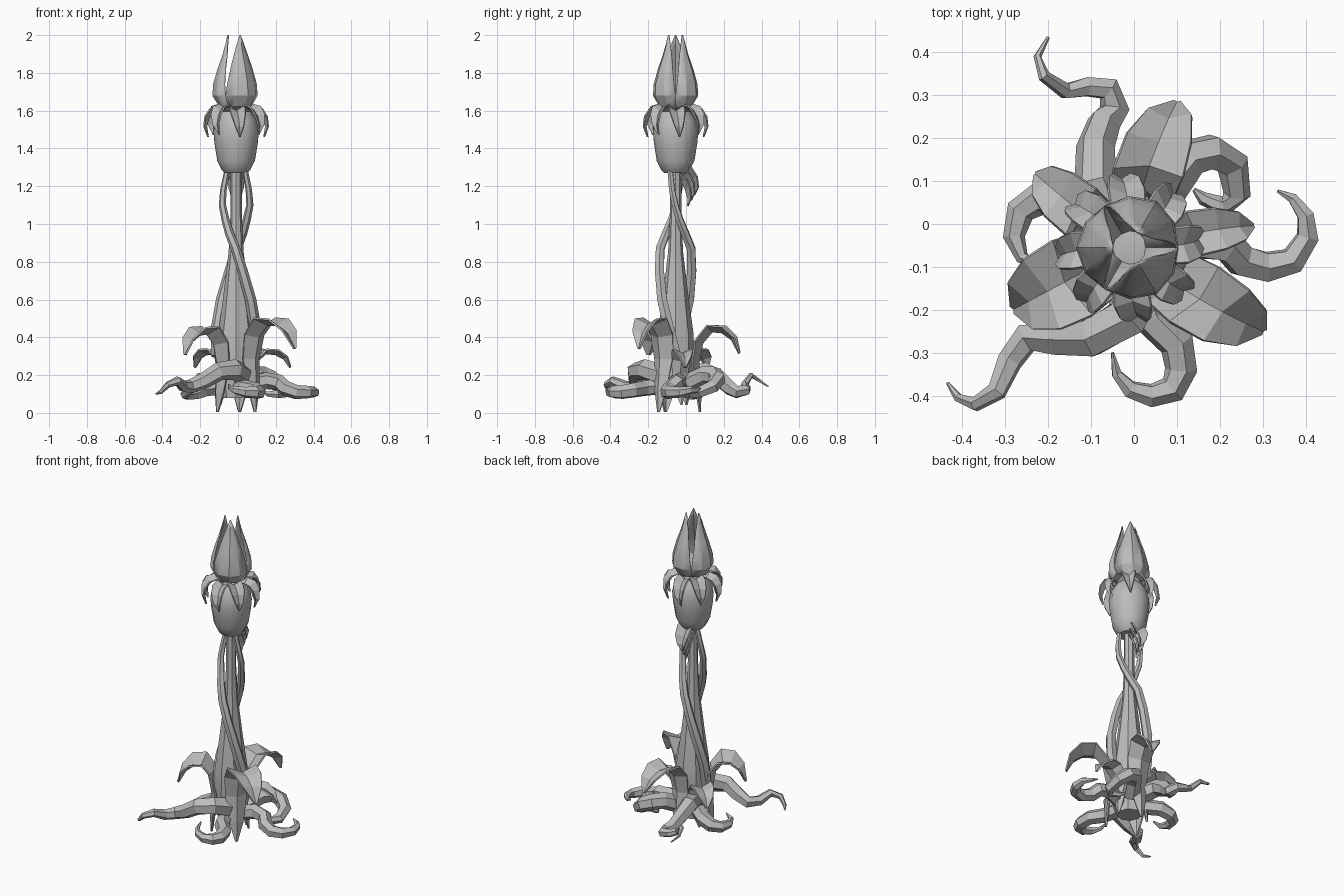
import bpy, bmesh
from math import sin, cos, radians, pi
from mathutils import Vector

CENTRE = Vector((-0.01, -0.055, 0))

cube = bpy.data.objects.get("Cube")
if cube:
    bpy.data.objects.remove(cube, do_unlink=True)

grey = bpy.data.materials.new("plain grey")
grey.use_nodes = True
tone = (0.5, 0.5, 0.5, 1)
grey.diffuse_color = tone
grey.node_tree.nodes["Principled BSDF"].inputs["Base Color"].default_value = tone


def polar(angle, r, z):
    """Point around the plant's upright axis, angle in degrees."""
    a = radians(angle)
    return CENTRE + Vector((r * cos(a), r * sin(a), z))


def build(name, rings, closed, caps=False, thickness=0, smooth=None):
    """Skin a list of vertex rows into a mesh object."""
    bm = bmesh.new()
    rows = [[bm.verts.new(p) for p in ring] for ring in rings]
    for low, high in zip(rows, rows[1:]):
        n = len(low)
        for i in range(n if closed else n - 1):
            j = (i + 1) % n
            bm.faces.new((low[i], low[j], high[j], high[i]))
    if caps:
        bm.faces.new(rows[0][::-1])
        bm.faces.new(rows[-1])
    bmesh.ops.recalc_face_normals(bm, faces=bm.faces)
    mesh = bpy.data.meshes.new(name)
    bm.to_mesh(mesh)
    bm.free()
    mesh.materials.append(grey)
    obj = bpy.data.objects.new(name, mesh)
    bpy.context.collection.objects.link(obj)
    if thickness:
        solid = obj.modifiers.new("thickness", 'SOLIDIFY')
        solid.thickness = thickness
        solid.offset = 0
    if smooth:
        bpy.ops.object.select_all(action='DESELECT')
        obj.select_set(True)
        bpy.context.view_layer.objects.active = obj
        bpy.ops.object.shade_smooth_by_angle(angle=radians(smooth))
    return obj


def tangents(path):
    last = len(path) - 1
    return [(path[min(i + 1, last)] - path[max(i - 1, 0)]).normalized()
            for i in range(len(path))]


def tube(name, path, thick, thin, sides=6, power=1.0, smooth=None):
    """Tapering tube along a path, its frame carried from point to point."""
    path = [Vector(p) for p in path]
    normal = Vector((0.3, 0.2, 1)) if abs(tangents(path)[0].z) < 0.8 else Vector((1, 0, 0))
    rings = []
    for i, (p, t) in enumerate(zip(path, tangents(path))):
        normal = (normal - t * normal.dot(t)).normalized()
        side = t.cross(normal)
        r = thick + (thin - thick) * (i / (len(path) - 1)) ** power
        rings.append([p + r * (normal * cos(2 * pi * k / sides) + side * sin(2 * pi * k / sides))
                      for k in range(sides)])
    return build(name, rings, True, True, smooth=smooth)


def lathe(name, profile, sides, smooth):
    rings = [[polar(360 * k / sides, r, z) for k in range(sides)] for r, z in profile]
    return build(name, rings, True, True, smooth=smooth)


def leaf(name, angle, profile, scale=(1, 1, 1), fold=0.25, thickness=0.008, lift=0, bend=0):
    """Creased leaf from (radius, height, half width) points, bending sideways."""
    n = len(profile) - 1
    path = [polar(angle + bend * i / n, r * scale[0], z * scale[1] + lift)
            for i, (r, z, w) in enumerate(profile)]
    side = polar(angle + 90, 1, 0) - CENTRE
    rows = []
    for p, t, (r, z, w) in zip(path, tangents(path), profile):
        w *= scale[2]
        groove = side.cross(t).normalized() * w * fold
        rows.append([p - side * w - groove, p + groove, p + side * w - groove])
    return build(name, rows, False, thickness=thickness)


# Central stem and the flower's lower bulb
lathe("central_stem", [(.07, .08), (.1, .25), (.095, .42), (.07, .6), (.04, .85),
                       (.03, 1.05), (.03, 1.3)], 8, 30)
lathe("flower_bulb", [(.06, 1.27), (.075, 1.285), (.1, 1.335), (.115, 1.43), (.12, 1.49),
                      (.108, 1.55), (.08, 1.595), (.04, 1.605)], 12, 35)

# Two vines twisting around the stem, turning fastest where they cross
twist = [(.3, 0, .1), (.45, -20, .108), (.6, -43, .105), (.75, -68, .092), (.87, -92, .082),
         (.95, -125, .062), (1.02, -158, .06), (1.1, -182, .073), (1.18, -196, .07),
         (1.29, -212, .055)]
for name, turn in (("front_vine", 0), ("back_vine", 180)):
    tube(name, [polar(angle + turn, r, z) for z, angle, r in twist], .034, .015, smooth=30)

# Closed upper petals, three curved blades
petal = [(.036, 1.6, 60), (.085, 1.625, 60), (.118, 1.68, 60), (.114, 1.74, 56),
         (.092, 1.82, 50), (.068, 1.89, 42), (.052, 1.95, 26), (.042, 2, 2)]
for k in range(3):
    axis = 60 + 120 * k
    rows = [[polar(axis + spread * s, r * (1.04 - .1 * abs(s)), z) for s in (-1, -.5, 0, .5, 1)]
            for r, z, spread in petal]
    build(f"upper_petal_{k}", rows, False, thickness=.006, smooth=25)

# Curled sepals around the neck
sepal = [(.05, 1.59, .025), (.09, 1.615, .04), (.13, 1.605, .043), (.155, 1.57, .036),
         (.165, 1.52, .022), (.15, 1.465, .002)]
for k in range(8):
    leaf(f"sepal_{k}", 45 * k, sepal, lift=.01 * (k % 2) - .004, bend=8, fold=.3)

# Overlapping bracts under the bulb at the back
bract = [(.025, .1, .03), (.07, .075, .05), (.1, .03, .045), (.112, -.02, .026), (.1, -.06, .003)]
for k in range(3):
    leaf(f"bract_{k}", 90, bract, (1 - .17 * k, 1, 1 - .08 * k),
         lift=1.215 - .03 * k, fold=.35)

# Arching leaves at the foot
blade = [(.13, .005, .006), (.125, .12, .04), (.11, .28, .062), (.13, .4, .076),
         (.19, .475, .086), (.26, .47, .08), (.32, .42, .055), (.355, .335, .01)]
for name, angle, scale, bend, lift in (
        ("front_left_leaf", -42, (1.03, 1.02, 1), 10, 0),
        ("front_right_leaf", 208, (.86, .92, 1.15), 0, 0),
        ("back_leaf", 82, (1, .94, .95), -10, 0),
        ("small_right_leaf", 146, (.78, .6, .75), -4, .04),
        ("small_left_leaf", 16, (.82, .6, .62), -6, .04)):
    leaf(name, angle, blade, scale, .22, .01, lift, bend)

# Curling roots
tube("front_right_root",
     [(.02, -.13, .2), (-.02, -.22, .23), (-.1, -.265, .22), (-.18, -.265, .17),
      (-.25, -.265, .14), (-.29, -.32, .14), (-.32, -.39, .17), (-.37, -.42, .15),
      (-.41, -.405, .11), (-.435, -.37, .1)], .06, .004, power=1.1)
tube("front_root",
     [(.01, -.14, .14), (.04, -.22, .13), (.1, -.28, .12), (.11, -.34, .11), (.09, -.385, .11),
      (.04, -.4, .11), (-.01, -.385, .12), (-.04, -.35, .13), (-.05, -.3, .15)],
     .044, .004, power=2)
tube("left_root",
     [(.06, -.06, .15), (.15, -.04, .17), (.22, -.05, .16), (.25, -.085, .13), (.31, -.1, .11),
      (.37, -.085, .11), (.405, -.03, .11), (.4, .02, .12), (.37, .06, .12), (.335, .077, .13)],
     .045, .004, power=2.2)
tube("back_left_root",
     [(.04, .02, .16), (.09, .1, .2), (.13, .155, .2), (.18, .168, .18), (.23, .14, .14),
      (.24, .07, .11), (.21, .04, .1), (.16, .06, .1), (.14, .08, .11)],
     .05, .005, power=2)
tube("back_right_root",
     [(-.05, 0, .2), (-.09, .1, .22), (-.09, .18, .18), (-.07, .235, .13), (-.045, .27, .11),
      (-.06, .315, .12), (-.11, .32, .13), (-.16, .31, .15), (-.21, .345, .2),
      (-.225, .39, .17), (-.2, .435, .14)], .056, .004)
tube("right_root",
     [(-.08, -.01, .14), (-.16, .05, .13), (-.22, .06, .11), (-.265, .03, .1), (-.28, -.03, .1),
      (-.26, -.08, .11), (-.22, -.09, .13)], .046, .004, power=1.8)
